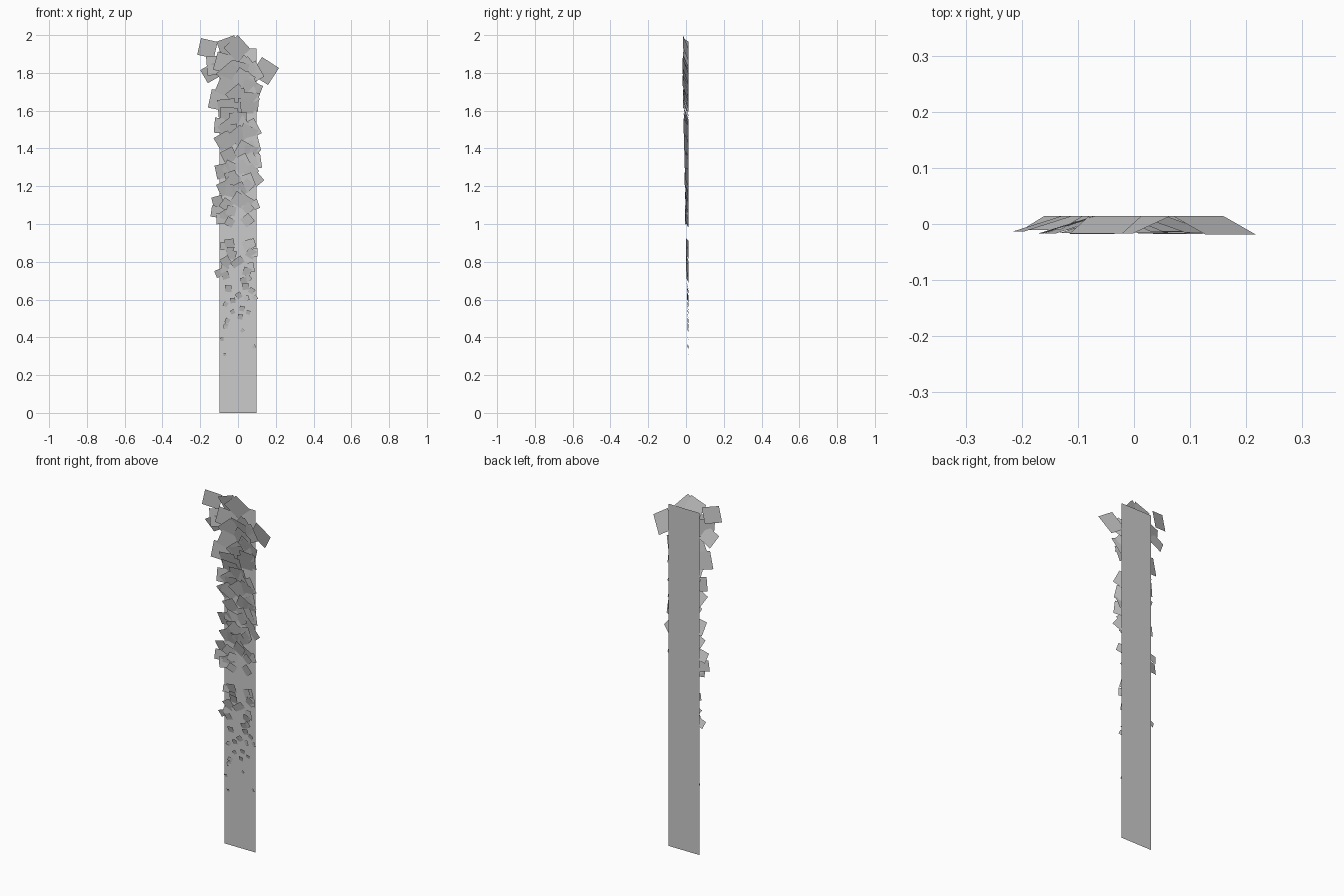
import bpy, bmesh, math, random
from mathutils import Vector

cube = bpy.data.objects.get("Cube")
if cube:
    bpy.data.objects.remove(cube)

grey = bpy.data.materials.new("light_grey")
grey.use_nodes = True
grey.diffuse_color = (0.6, 0.6, 0.6, 1)
grey.node_tree.nodes["Principled BSDF"].inputs["Base Color"].default_value = (0.6, 0.6, 0.6, 1)


def make_object(name, quads):
    """Build one flat-shaded mesh from a list of four-corner faces."""
    bm = bmesh.new()
    for quad in quads:
        bm.faces.new([bm.verts.new(c) for c in quad])
    mesh = bpy.data.meshes.new(name)
    bm.to_mesh(mesh)
    bm.free()
    mesh.materials.append(grey)
    obj = bpy.data.objects.new(name, mesh)
    bpy.context.collection.objects.link(obj)
    return obj


def panel(x0, x1, z0, z1, y):
    return [(x0, y, z0), (x1, y, z0), (x1, y, z1), (x0, y, z1)]


LEAF_BACK, LEAF_SLOPE = 0.0145, 0.31


def leaf(x, z, size, degrees):
    """Square leaf hinged at its back edge, leaning forward up and outward."""
    want = Vector((math.copysign(min(1, abs(x) * 10), x), 0.6))
    dirs = [Vector((math.cos(a), math.sin(a)))
            for a in (math.radians(degrees + 90 * k) for k in range(4))]
    grow = max(dirs, key=lambda d: d.dot(want))
    side = Vector((grow.y, -grow.x))
    h = size / 2
    corners = []
    for s, g in ((-1, -1), (1, -1), (1, 1), (-1, 1)):
        p = Vector((x, z)) + side * s * h + grow * g * h
        corners.append((p.x, LEAF_BACK - LEAF_SLOPE * h * (1 + g), p.y))
    return corners


# Backing strip, with two shorter layers just in front of it
make_object("backing_strip", [panel(-0.097, 0.097, 0, 1.93, 0.0185)])
make_object("middle_layer", [panel(-0.097, 0.097, 0.4, 1.93, 0.0175)])
make_object("upper_layer", [panel(0.0, 0.097, 0.74, 1.93, 0.0165)])

# Leaves that form the outline: x, z, size, angle
outline = [
    (-0.162, 1.93, 0.09, -13), (-0.05, 1.935, 0.10, 20), (-0.005, 1.93, 0.10, 42),
    (-0.115, 1.84, 0.10, 5), (-0.145, 1.80, 0.08, 30), (0.143, 1.81, 0.107, -33),
    (0.045, 1.825, 0.09, 40), (-0.10, 1.655, 0.10, -12), (0.06, 1.68, 0.085, 25),
    (0.065, 1.50, 0.09, 28), (-0.085, 1.52, 0.08, -5), (-0.075, 1.44, 0.08, 30),
    (0.085, 1.33, 0.075, 8), (-0.08, 1.28, 0.075, 12), (0.10, 1.235, 0.055, 40),
    (-0.07, 1.19, 0.07, 25),
]
lower_outline = [
    (-0.108, 1.12, 0.055, 15), (-0.112, 1.065, 0.06, -8), (-0.085, 1.03, 0.06, 3),
    (0.085, 1.10, 0.05, 20), (0.05, 1.02, 0.055, 40), (-0.10, 0.74, 0.04, 22),
    (0.06, 0.77, 0.05, 10), (0.08, 0.85, 0.045, 0), (-0.045, 0.895, 0.05, 8),
    (0.05, 0.89, 0.05, 20), (-0.065, 0.80, 0.05, 30), (0.09, 0.61, 0.025, 25),
    (-0.085, 0.39, 0.018, 10), (-0.07, 0.31, 0.015, 5), (0.085, 0.35, 0.018, 30),
]
make_object("outline_leaves", [leaf(*row) for row in outline + lower_outline])

# Scattered leaves over the strip, growing larger toward the top
random.seed(7)
scatter = []
COUNT = 84
for i in range(COUNT):
    z = 0.43 + 1.43 * ((i + random.random()) / COUNT)
    size = (0.012 + 0.06 * (z - 0.3)) * random.uniform(0.8, 1.1)
    reach = size * 0.72
    if z - reach < 0.975 and z + reach > 0.935:
        continue  # bare band between the two clusters
    x = random.uniform(-0.075, 0.075)
    scatter.append(leaf(x, z, min(size, 0.105), random.uniform(-45, 45)))
make_object("scattered_leaves", scatter)
